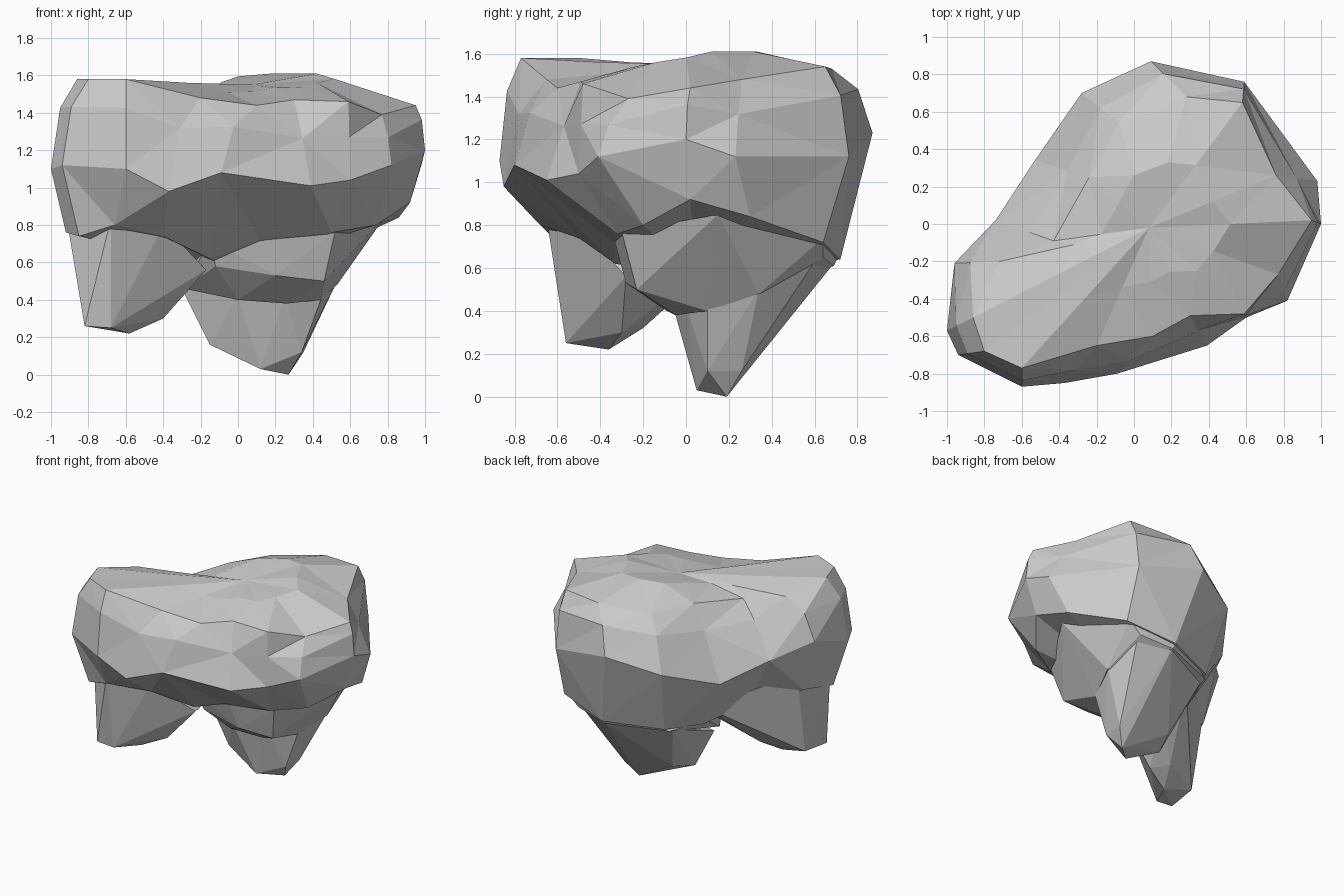
import bpy, bmesh
from mathutils import Vector

if "Cube" in bpy.data.objects:
    bpy.data.objects.remove(bpy.data.objects["Cube"])

# Crown cross-sections, counter-clockwise seen from above, starting at the left
BELLY = [(-1, -.57, 1.1), (-.94, -.7, 1.12), (-.6, -.87, 1.1), (-.37, -.85, .98),
         (-.09, -.8, 1.08), (.39, -.65, 1.01), (.6, -.5, 1.04), (.82, -.41, 1.12),
         (1, 0, 1.2), (.98, .23, 1.12), (.59, .76, 1.12), (.09, .87, 1.23),
         (-.28, .7, 1.12), (-.53, .34, .98), (-.74, .02, 1.1), (-.96, -.21, 1.22)]
RIM = [(-.86, -.5, 1.58), (-.8, -.68, 1.58), (-.6, -.77, 1.58), (-.2, -.65, 1.48),
       (.1, -.6, 1.44), (.3, -.49, 1.47), (.59, -.48, 1.46), (.77, -.27, 1.39),
       (.95, .02, 1.44), (.76, .26, 1.48), (.58, .65, 1.54), (.28, .68, 1.53),
       (-.08, .54, 1.49), (-.24, .25, 1.5), (-.43, -.09, 1.46), (-.72, -.2, 1.51)]
UNDER = [(-.92, -.5, .76), (-.85, -.62, .74), (-.66, -.68, .8), (-.4, -.5, .74),
         (-.15, -.33, .62), (.12, -.34, .72), (.5, -.32, .76), (.74, -.2, .8),
         (.92, .02, .92), (.86, .3, .84), (.6, .64, .72), (.22, .72, .64),
         (-.2, .55, .62), (-.32, .25, .58), (-.48, -.04, .66), (-.84, -.24, .8)]


def finish(bm, name):
    bmesh.ops.triangulate(bm, faces=bm.faces[:], quad_method='SHORT_EDGE')
    bmesh.ops.recalc_face_normals(bm, faces=bm.faces[:])
    mesh = bpy.data.meshes.new(name)
    bm.to_mesh(mesh)
    bm.free()
    obj = bpy.data.objects.new(name, mesh)
    bpy.context.collection.objects.link(obj)
    return obj


def loft(name, rings, bottom, top):
    bm = bmesh.new()
    rows = [[bm.verts.new(p) for p in ring] for ring in rings]
    n = len(rows[0])
    for a, b in zip(rows, rows[1:]):
        for i in range(n):
            j = (i + 1) % n
            bm.faces.new((a[i], a[j], b[j], b[i]))
    for row, tip in ((rows[0], bottom), (rows[-1], top)):
        v = bm.verts.new(tip)
        for i in range(n):
            bm.faces.new((row[i], row[(i + 1) % n], v))
    return finish(bm, name)


def hull(name, points):
    bm = bmesh.new()
    for p in points:
        bm.verts.new(p)
    bmesh.ops.convex_hull(bm, input=bm.verts[:])
    loose = [v for v in bm.verts if not v.link_faces]
    bmesh.ops.delete(bm, geom=loose, context='VERTS')
    return finish(bm, name)


# Crown: rounded shoulder between belly and rim (flatter at the rear-left groove)
shoulder, inner = [], []
for i, (b, r) in enumerate(zip(BELLY, RIM)):
    b, r = Vector(b), Vector(r)
    s = b.lerp(r, .6 if i in (13, 14) else .5 if i in (5, 6, 9, 12) else .35)
    s.z = b.z + (r.z - b.z) * (.55 if i in (5, 6, 7, 9) else .68)
    shoulder.append(s)
    # chewing surface with one raised cusp at the rear right
    p = r.lerp(Vector((.08, -.02, 1.54)), .5)
    cusp = 1.67 - .25 * (p.xy - Vector((.3, .28))).length
    p.z = min(1.61, max(p.z, cusp))
    inner.append(p)
crown = loft("crown", [UNDER, BELLY, shoulder, RIM, inner], (-.05, .05, .56), (.08, -.02, 1.55))

# Left root: short and blunt, reaching up inside the crown
left_root = hull("left_root", [
    (-.82, -.56, .26), (-.68, -.56, .25), (-.58, -.36, .22), (-.4, -.3, .3), (-.5, -.2, .32),
    (-.8, -.32, .28), (-.91, -.47, .8), (-.68, -.65, .83), (-.4, -.5, .8), (-.17, -.28, .56),
    (-.22, .06, .58), (-.82, -.2, .92), (-.3, .22, .7)])

# Right trunk: wide mass under the crown; right root: tapers to the ground
right_trunk = hull("right_trunk", [
    (-.29, .0, .46), (0, -.09, .4), (.26, -.05, .38), (.44, .1, .4), (-.12, -.25, .58),
    (.2, -.28, .53), (.46, -.23, .5), (.15, -.34, .75), (.52, -.3, .77), (-.15, -.3, .72),
    (.53, .34, .48), (.22, .69, .61), (.48, .64, .65), (.7, .1, .75), (.79, .15, .85),
    (.58, .64, .74), (.2, .74, .72), (-.22, .52, .6), (-.32, .22, .6)])
right_root = hull("right_root", [
    (.27, .19, 0), (.12, .05, .03), (.35, .26, .12), (-.15, .1, .16), (-.08, .28, .2),
    (.34, .1, .12), (-.3, .08, .46), (0, -.06, .42), (.25, -.0, .42), (.45, .1, .42),
    (.53, .34, .5), (.22, .68, .61), (.48, .62, .66), (-.22, .48, .6)])

# Fuse the roots into the crown
parts = (left_root, right_trunk, right_root)
for part in parts:
    mod = crown.modifiers.new("fuse", 'BOOLEAN')
    mod.operation, mod.solver, mod.object = 'UNION', 'EXACT', part
deps = bpy.context.evaluated_depsgraph_get()
fused = bpy.data.meshes.new_from_object(crown.evaluated_get(deps))
crown.modifiers.clear()
crown.data = fused
crown.name = "tooth"
for part in parts:
    bpy.data.objects.remove(part)
